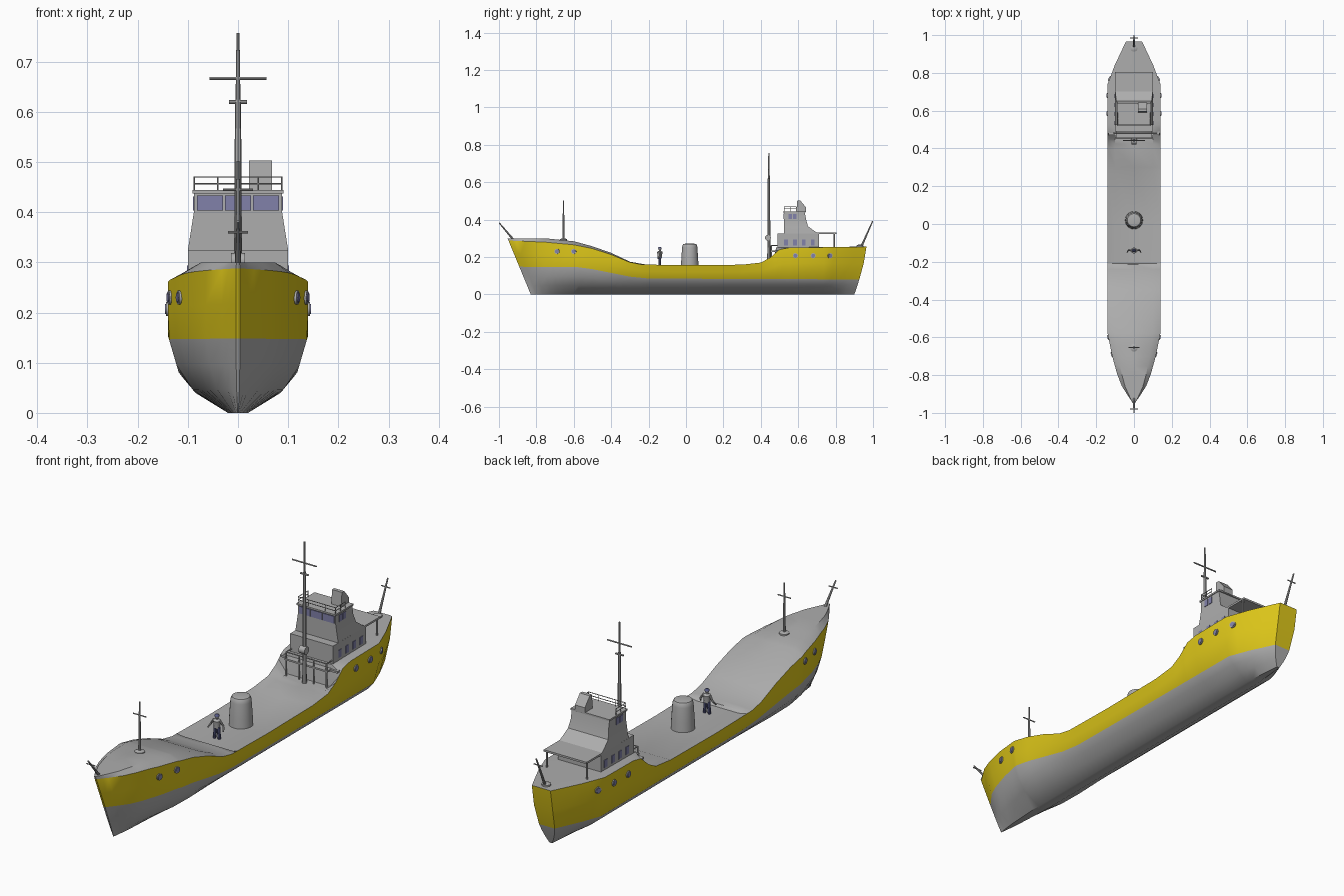
import bpy, bmesh, math
from mathutils import Vector

if "Cube" in bpy.data.objects:
    bpy.data.objects.remove(bpy.data.objects["Cube"])


def mat(name, r, g, b):
    m = bpy.data.materials.new(name)
    m.diffuse_color = (r, g, b, 1)
    m.use_nodes = True
    m.node_tree.nodes["Principled BSDF"].inputs["Base Color"].default_value = m.diffuse_color
    return m


GREY = mat("grey_paint", 0.42, 0.42, 0.42)
YELLOW = mat("yellow_paint", 0.74, 0.58, 0.01)
GLASS = mat("window_blue", 0.22, 0.22, 0.40)
CLOTH = mat("work_blue", 0.10, 0.11, 0.25)


def finish(name, bm, mats, smooth=None):
    bmesh.ops.recalc_face_normals(bm, faces=bm.faces)
    me = bpy.data.meshes.new(name)
    bm.to_mesh(me)
    bm.free()
    for m in mats:
        me.materials.append(m)
    ob = bpy.data.objects.new(name, me)
    bpy.context.collection.objects.link(ob)
    if smooth:
        bpy.ops.object.select_all(action='DESELECT')
        ob.select_set(True)
        bpy.context.view_layer.objects.active = ob
        bpy.ops.object.shade_smooth_by_angle(angle=math.radians(smooth))
    return ob


def loft(name, rings, m=GREY, smooth=None):
    """Skin closed rings of equal length and cap both ends."""
    bm = bmesh.new()
    rs = [[bm.verts.new(p) for p in r] for r in rings]
    n = len(rs[0])
    for a, b in zip(rs, rs[1:]):
        for j in range(n):
            k = (j + 1) % n
            bm.faces.new((a[j], a[k], b[k], b[j]))
    bm.faces.new(rs[0])
    bm.faces.new(rs[-1])
    return finish(name, bm, [m], smooth)


def rect(z, y0, y1, w, cx=0):
    return [(cx - w, y0, z), (cx + w, y0, z), (cx + w, y1, z), (cx - w, y1, z)]


def box(name, x0, x1, y0, y1, z0, z1, m=GREY):
    c, w = (x0 + x1) / 2, (x1 - x0) / 2
    return loft(name, [rect(z0, y0, y1, w, c), rect(z1, y0, y1, w, c)], m)


def rod(name, p, q, r0, r1=None, m=GREY, n=8):
    p, q = Vector(p), Vector(q)
    r1 = r0 if r1 is None else r1
    rot = (q - p).to_track_quat('Z', 'Y')
    ring = lambda c, r: [c + rot @ Vector((r * math.cos(i * math.tau / n),
                                           r * math.sin(i * math.tau / n), 0)) for i in range(n)]
    return loft(name, [ring(p, r0), ring(q, r1)], m, 40)


def revolve(name, cx, cy, prof, m=GREY, n=24):
    return loft(name, [[(cx + r * math.cos(i * math.tau / n), cy + r * math.sin(i * math.tau / n), z)
                        for i in range(n)] for r, z in prof], m, 40)


def interp(tab, t):
    if t <= tab[0][0]:
        return tab[0][1]
    for (a, u), (b, v) in zip(tab, tab[1:]):
        if t <= b:
            return u + (v - u) * (t - a) / (b - a)
    return tab[-1][1]


# Hull curves: plan fullness, sheer, paint line, inner deck height, section
PLAN = [(-.95, .03), (-.91, .23), (-.86, .46), (-.8, .63), (-.7, .83), (-.58, 1),
        (.74, 1), (.84, .73), (.965, .31)]
SHEER = [(-.95, .288), (-.75, .279), (-.6, .265), (-.5, .245), (-.4, .213), (-.3, .172), (-.24, .16),
         (0, .156), (.3, .159), (.4, .17), (.45, .197), (.5, .24), (.55, .25), (.965, .255)]
PAINT = [(-.95, .148), (-.6, .147), (-.5, .135), (-.4, .115), (-.3, .095), (-.2, .085), (.965, .08)]
DECK = [(-.95, .3), (-.75, .3), (-.6, .284), (-.5, .257), (-.4, .222), (-.3, .175), (-.215, .16),
        (-.208, .15), (.28, .15), (.3, .157), (.47, .163), (.482, .25), (.965, .256)]
SECTION = [(0, .02), (.04, .085), (.08, .118), (.155, .14), (1, .14)]


def shift(y, z):
    if y < -.5:
        return (-.5 - y) / .45 * .12 * (1 - z / .29)
    if y > .7:
        return -(y - .7) / .265 * .065 * max(0, 1 - z / .255) ** 1.4
    return 0


def hull_x(y, z):
    s = y
    for _ in range(20):
        s = y - shift(s, z)
    return interp(SECTION, z) * interp(PLAN, s)


# Hull with deck
stations = sorted({t[0] for tab in (PLAN, SHEER, DECK) for t in tab} | {-.93, -.65, -.45, -.35, .425, .475, .525, .79, .9})
bm = bmesh.new()
rings = []
for y in stations:
    s, p, d, w = (interp(t, y) for t in (SHEER, PAINT, DECK, PLAN))
    half = [(interp(SECTION, z) * w, z) for z in (0, .32 * p, .65 * p, p, (p + s) / 2, s)]
    half.append((.1 * w, d))
    pts = half + [(0, d)] + [(-x, z) for x, z in reversed(half)]
    rings.append([bm.verts.new((x, y + shift(y, z), z)) for x, z in pts])
for a, b in zip(rings, rings[1:]):
    for j in range(15):
        k = (j + 1) % 15
        f = bm.faces.new((a[j], a[k], b[k], b[j]))
        f.material_index = 1 if j in (3, 4, 9, 10) else 0
for r in (rings[0], rings[-1]):
    for i in range(6):
        f = bm.faces.new((r[i], r[i + 1], r[13 - i], r[14 - i]))
        f.material_index = 1 if i in (3, 4) else 0
    bm.faces.new((r[6], r[7], r[8]))
finish("hull", bm, [GREY, YELLOW], 35)

# Portholes along both sides
for y, z in ((-.69, .23), (-.6, .23), (.585, .207), (.68, .207), (.77, .207)):
    for sd in (-1, 1):
        x = hull_x(y, z)
        slope = (hull_x(y + .02, z) - hull_x(y - .02, z)) / .04
        nrm = Vector((sd, -slope, 0)).normalized()
        c = Vector((sd * x, y, z))
        rod("porthole_rim", c - nrm * .006, c + nrm * .004, .014, m=GREY, n=14)
        rod("porthole_glass", c, c + nrm * .006, .010, m=GLASS, n=14)

# Deckhouse, bridge with swept back, roof and funnel
box("deckhouse", -.1, .1, .49, .71, .24, .325)
loft("bridge", [rect(.324, .525, .71, .1), rect(.34, .525, .685, .0975), rect(.365, .525, .652, .0935),
                rect(.4, .525, .642, .088), rect(.44, .525, .635, .088)], smooth=30)
box("bridge_roof", -.091, .091, .518, .64, .437, .444)
loft("funnel", [[(x, y, z) for y, z in ((.59, .44), (.642, .44), (.642, .465), (.61, .503), (.595, .503))]
                for x in (.022, .068)])

# Windows
for x in (-.056, 0, .056):
    box("bridge_front_window", x - .026, x + .026, .522, .527, .403, .433, GLASS)
for sd in (-1, 1):
    for y in (.557, .582):
        box("bridge_side_window", sd * .088 - .002, sd * .088 + .002, y - .01, y + .01, .403, .431, GLASS)
    for y in (.535, .583, .63, .678):
        box("deckhouse_window", sd * .1 - .002, sd * .1 + .002, y - .01, y + .01, .262, .294, GLASS)

# Aft canopy on posts
box("aft_canopy", -.1, .1, .7, .805, .322, .33)
for x in (-.094, .094):
    rod("canopy_post", (x, .793, .25), (x, .793, .325), .004)

# Roof railing
for z in (.457, .47):
    rod("roof_rail_front", (-.087, .525, z), (.087, .525, z), .0015, n=6)
    for x in (-.087, .087):
        rod("roof_rail_side", (x, .525, z), (x, .59, z), .0015, n=6)
for x, y in ((-.087, .525), (-.04, .525), (.04, .525), (.087, .525), (-.087, .558),
             (.087, .558), (-.087, .59), (.087, .59)):
    rod("roof_rail_post", (x, y, .44), (x, y, .471), .0015, n=6)

# Forward platform with legs and rail
box("forward_platform", -.1, .1, .452, .5, .228, .235)
for x in (-.094, -.034, .034, .094):
    rod("platform_post", (x, .456, .155), (x, .456, .262), .0035)
rod("platform_rail", (-.095, .456, .262), (.095, .456, .262), .0025)
for sd in (-1, 1):
    rod("platform_side_rail", (sd * .094, .456, .262), (sd * .094, .492, .262), .0025)
    box("platform_wing", min(sd * .098, sd * .134), max(sd * .098, sd * .134), .47, .492, .226, .234)

# Main mast
rod("main_mast", (0, .443, .155), (0, .443, .62), .009, .006)
rod("main_mast_top", (0, .443, .62), (0, .443, .757), .005, .003)
rod("main_yard", (-.057, .443, .667), (.057, .443, .667), .003)
rod("lower_yard", (-.018, .443, .62), (.018, .443, .62), .004)
rod("mast_winch", (-.014, .438, .303), (.014, .438, .303), .016, n=12)

# Fore mast with base disc
rod("fore_mast", (0, -.655, .285), (0, -.655, .502), .006, .003)
rod("fore_yard", (-.03, -.655, .445), (.03, -.655, .445), .0025)
revolve("fore_mast_base", 0, -.655, [(.02, .28), (.02, .294), (.012, .298)])

# Bow and stern staffs
rod("bow_staff", (0, -.925, .295), (0, -.998, .382), .006, .003)
rod("bow_staff_bar", (-.02, -.98, .36), (.02, -.98, .36), .0025)
rod("stern_staff", (0, .935, .25), (0, .998, .392), .006, .003)
rod("stern_staff_bar", (-.02, .984, .36), (.02, .984, .36), .0025)
revolve("stern_staff_base", 0, .93, [(.018, .25), (.018, .262), (.01, .266)])

# Deck tank
revolve("deck_tank", 0, .02, [(.047, .148), (.045, .19), (.041, .25), (.039, .262), (.035, .269), (.025, .271)])

# Sailor standing on deck
Y = -.14
for sd in (-1, 1):
    rod("sailor_leg", (sd * .011, Y, .15), (sd * .007, Y, .2), .006, .008, CLOTH)
    rod("sailor_arm", (sd * .014, Y, .228), (sd * .029, Y + .003, .207), .005, .004)
    rod("sailor_forearm", (sd * .029, Y + .003, .207), (sd * .036, Y - .01, .191), .004, .003)
revolve("sailor_torso", 0, Y, [(.012, .196), (.013, .212), (.016, .227), (.006, .233), (.005, .238)], n=10)
revolve("sailor_head", 0, Y, [(.004, .235), (.008, .24), (.009, .246)], n=10)
revolve("sailor_cap", 0, Y, [(.01, .245), (.009, .25), (.004, .254)], CLOTH, 10)
